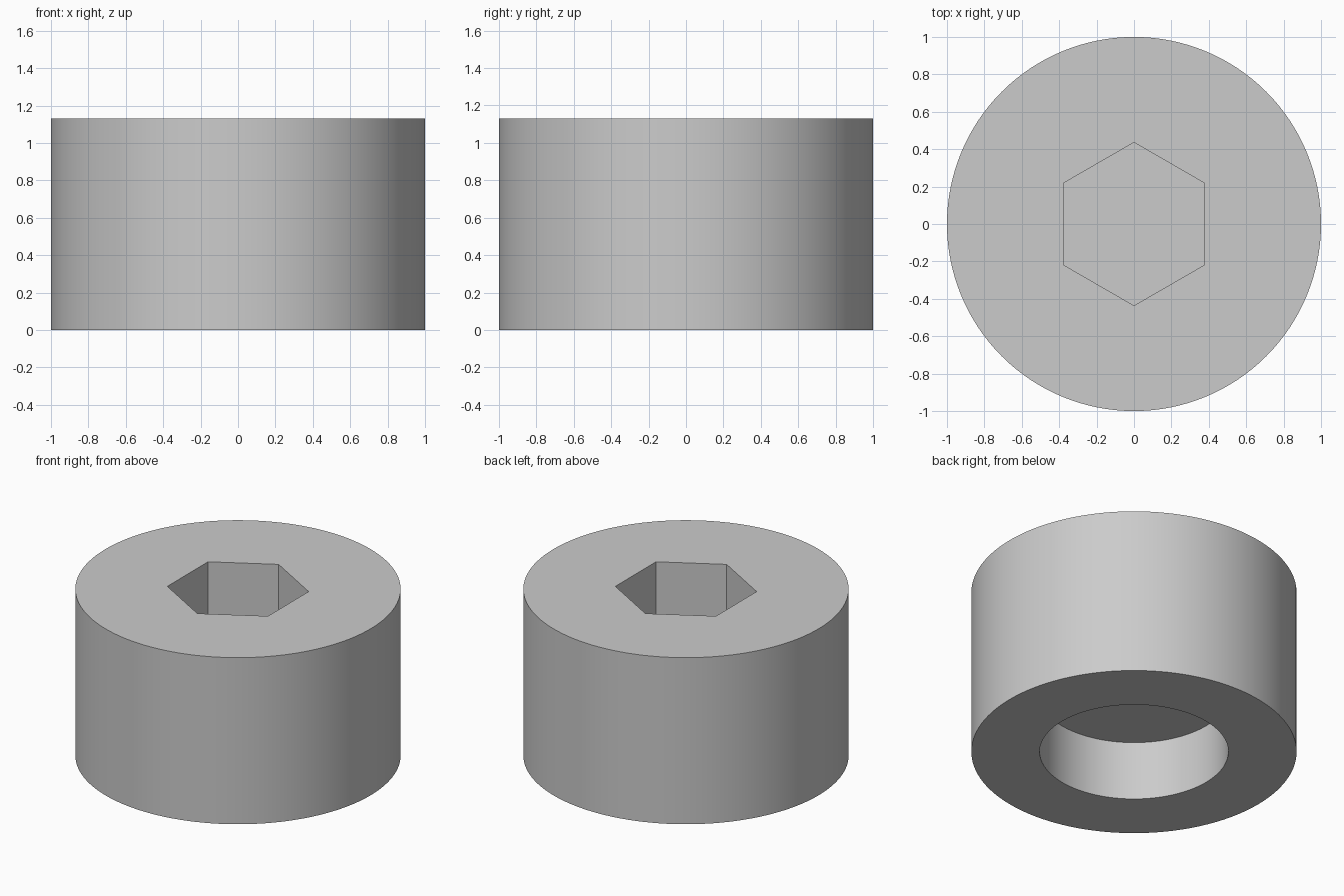
import bpy
import math

if "Cube" in bpy.data.objects:
    bpy.data.objects.remove(bpy.data.objects["Cube"], do_unlink=True)

HEIGHT = 1.13
SOCKET_DEPTH = 0.55
RECESS_DEPTH = 0.40

grey = bpy.data.materials.new("plain_grey")
grey.use_nodes = True
colour = (0.6, 0.6, 0.6, 1)
grey.diffuse_color = colour
grey.node_tree.nodes["Principled BSDF"].inputs["Base Color"].default_value = colour


def prism(name, sides, radius, bottom, top, turn=0):
    bpy.ops.mesh.primitive_cylinder_add(
        vertices=sides, radius=radius, depth=top - bottom,
        location=(0, 0, (bottom + top) / 2), rotation=(0, 0, turn))
    obj = bpy.context.object
    obj.name = name
    obj.data.materials.append(grey)
    return obj


# Round body
body = prism("round_body", 128, 1, 0, HEIGHT)

# Blind hexagonal socket above, blind round recess below
cutters = [
    prism("hex_socket_cutter", 6, 0.436, HEIGHT - SOCKET_DEPTH, HEIGHT + 0.2),
    prism("round_recess_cutter", 128, 0.58, -0.2, RECESS_DEPTH),
]
bpy.context.view_layer.objects.active = body
for cutter in cutters:
    mod = body.modifiers.new(cutter.name, "BOOLEAN")
    mod.operation = "DIFFERENCE"
    mod.solver = "EXACT"
    mod.object = cutter
    bpy.ops.object.modifier_apply(modifier=mod.name)
for cutter in cutters:
    bpy.data.objects.remove(cutter, do_unlink=True)

# Smooth round walls, crisp rims and socket corners
bpy.ops.object.select_all(action="DESELECT")
body.select_set(True)
bpy.ops.object.shade_smooth_by_angle(angle=math.radians(30))
